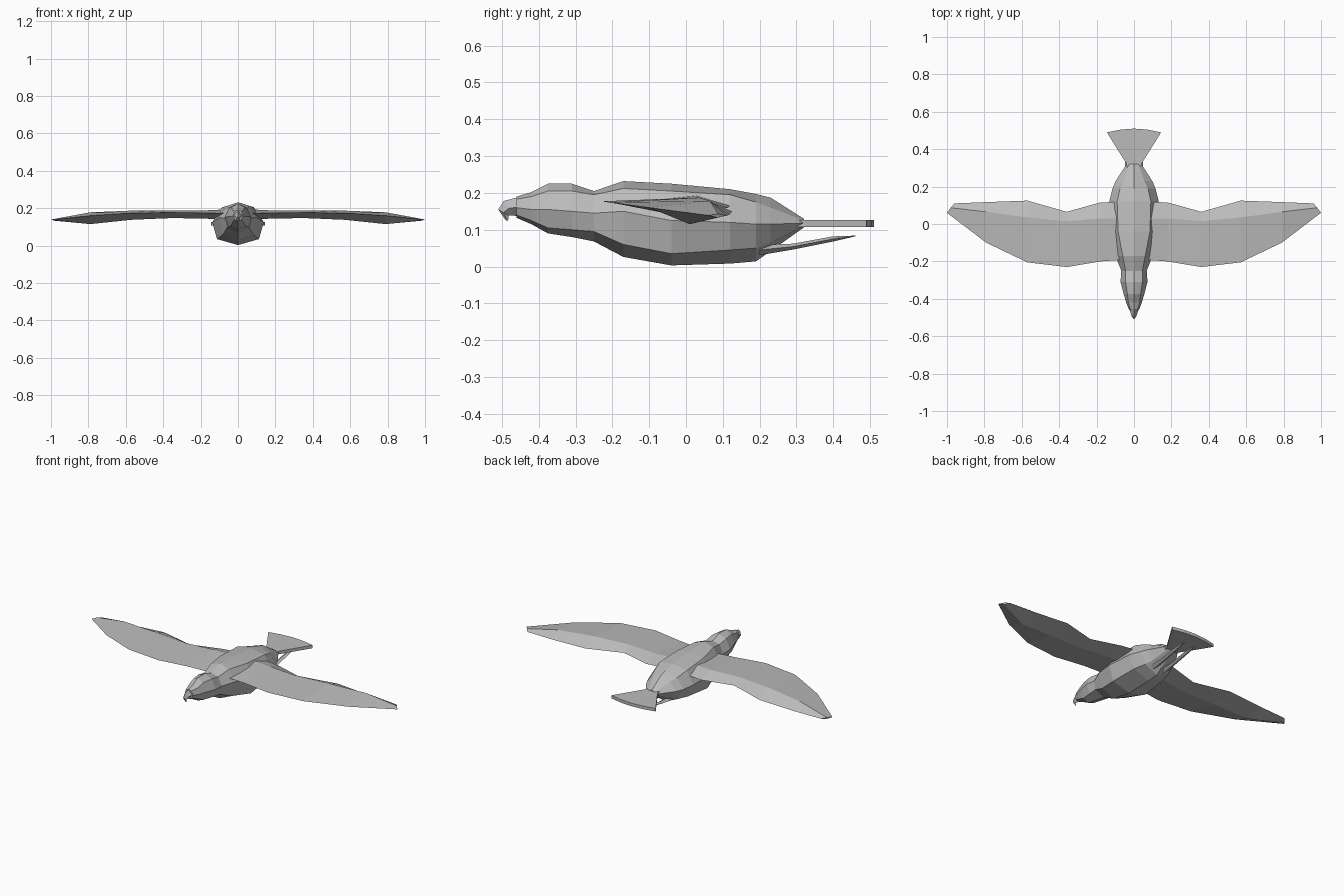
import bpy, bmesh

cube = bpy.data.objects.get("Cube")
if cube:
    bpy.data.objects.remove(cube, do_unlink=True)

grey = bpy.data.materials.new("feather_grey")
grey.use_nodes = True
GREY = (0.5, 0.5, 0.5, 1)
grey.diffuse_color = GREY
bsdf = grey.node_tree.nodes["Principled BSDF"]
bsdf.inputs["Base Color"].default_value = GREY
bsdf.inputs["Roughness"].default_value = 0.8


def finish(name, bm, mirror=False):
    """Turn a bmesh into a flat-shaded object, optionally mirrored across x."""
    bmesh.ops.recalc_face_normals(bm, faces=bm.faces)
    mesh = bpy.data.meshes.new(name)
    bm.to_mesh(mesh)
    bm.free()
    mesh.materials.append(grey)
    ob = bpy.data.objects.new(name, mesh)
    bpy.context.collection.objects.link(ob)
    if mirror:
        mod = ob.modifiers.new("Mirror", 'MIRROR')
        mod.use_mirror_merge = False
    return ob


def loft(name, rings, mirror=False):
    """Skin a row of equal-sized rings and cap both ends."""
    bm = bmesh.new()
    loops = [[bm.verts.new(p) for p in ring] for ring in rings]
    n = len(loops[0])
    for a, b in zip(loops, loops[1:]):
        for i in range(n):
            j = (i + 1) % n
            bm.faces.new((a[i], a[j], b[j], b[i]))
    bm.faces.new(loops[0])
    bm.faces.new(loops[-1])
    return finish(name, bm, mirror)


# Body and head: y, top z, shoulder x z, side x z, belly x z, bottom z
stations = [
    (-.46, .190, .018, .183, .026, .160, .018, .140, .132),
    (-.42, .202, .030, .190, .042, .155, .028, .125, .115),
    (-.375, .225, .035, .205, .055, .155, .038, .105, .090),
    (-.31, .225, .045, .205, .072, .150, .050, .100, .080),
    (-.25, .205, .045, .195, .068, .145, .060, .095, .068),
    (-.17, .232, .060, .212, .100, .150, .080, .060, .026),
    (-.04, .225, .085, .205, .138, .125, .112, .035, .003),
    (.12, .210, .090, .195, .132, .120, .100, .045, .008),
    (.19, .197, .075, .175, .115, .115, .080, .050, .014),
    (.23, .187, .055, .160, .098, .115, .060, .065, .042),
    (.32, .130, .025, .125, .040, .118, .025, .110, .106),
]
rings = []
for y, zt, x1, z1, x2, z2, x3, z3, zb in stations:
    half = [(x1, y, z1), (x2, y, z2), (x3, y, z3)]
    other = [(-x, yy, z) for x, yy, z in reversed(half)]
    rings.append([(0, y, zt)] + half + [(0, y, zb)] + other)
loft("body", rings)

# Hooked beak: top y z, bottom y z, half width
beak = [
    (-.45, .190, -.45, .135, .026),
    (-.495, .178, -.467, .138, .017),
    (-.51, .155, -.482, .138, .011),
    (-.489, .125, -.483, .125, .003),
]
loft("beak", [[(0, ty, tz), (w, (ty + by) / 2, (tz + bz) / 2), (0, by, bz),
               (-w, (ty + by) / 2, (tz + bz) / 2)]
              for ty, tz, by, bz, w in beak])

# Wings: x, then y z of the leading edge, top ridge, trailing edge, lower ridge
wing = [
    (.04, -.19, .172, .03, .195, .12, .170, .00, .135),
    (.18, -.20, .175, .03, .188, .115, .160, .00, .145),
    (.36, -.23, .177, .015, .187, .065, .157, -.03, .147),
    (.57, -.205, .174, .035, .187, .125, .150, -.02, .138),
    (.79, -.10, .160, .065, .178, .117, .140, .01, .115),
]
rings = [[(x, ly, lz), (x, ty, tz), (x, ry, rz), (x, by, bz)]
         for x, ly, lz, ty, tz, ry, rz, by, bz in wing]
rings.append([(1.0, .06, .139), (.98, .087, .143), (.96, .11, .138), (.98, .085, .133)])
loft("wings", rings, mirror=True)

# Fanned tail: plan outline extruded to a thin slab
bm = bmesh.new()
plan = [(-.035, .29), (.035, .29), (.042, .325), (.145, .49), (.07, .505),
        (0, .51), (-.07, .505), (-.145, .49), (-.042, .325)]
face = bm.faces.new([bm.verts.new((x, y, .108)) for x, y in plan])
ext = bmesh.ops.extrude_face_region(bm, geom=[face])
top = [v for v in ext["geom"] if isinstance(v, bmesh.types.BMVert)]
bmesh.ops.translate(bm, verts=top, vec=(0, 0, .018))
finish("tail", bm)

# Tucked feet: y, centre z, half width, half height
foot = [(.20, .045, .022, .014), (.29, .054, .014, .008),
        (.40, .075, .013, .007), (.46, .083, .004, .001)]
loft("feet", [[(.035, y, z + h), (.035 + w, y, z), (.035, y, z - h), (.035 - w, y, z)]
              for y, z, w, h in foot], mirror=True)
